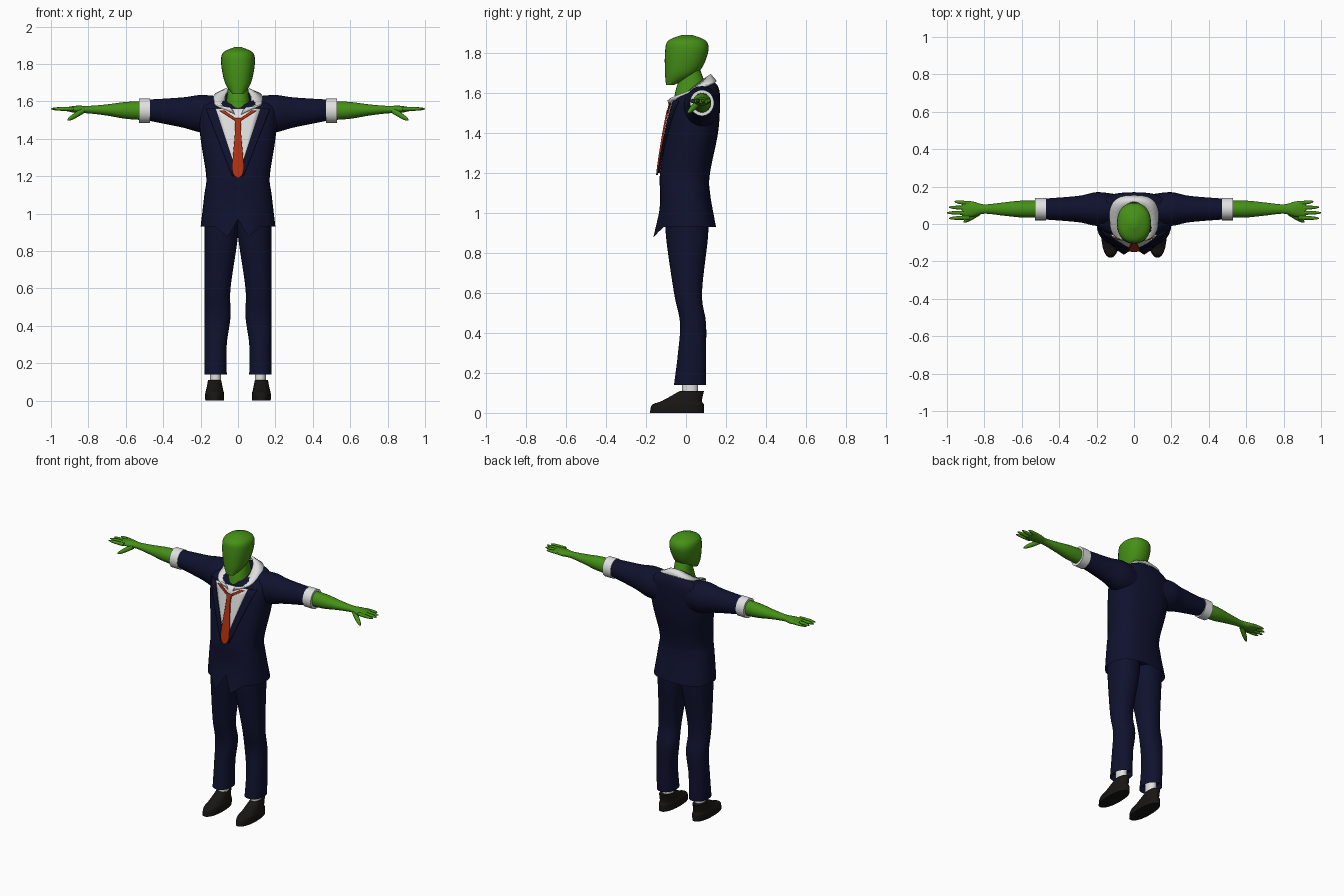
import bpy, bmesh, math
from mathutils import Vector

if "Cube" in bpy.data.objects:
    bpy.data.objects.remove(bpy.data.objects["Cube"])


def material(name, *rgb):
    mat = bpy.data.materials.new(name)
    mat.use_nodes = True
    mat.diffuse_color = (*rgb, 1)
    shader = mat.node_tree.nodes["Principled BSDF"]
    shader.inputs["Base Color"].default_value = (*rgb, 1)
    shader.inputs["Roughness"].default_value = .8
    return mat


GREEN = material("skin green", .06, .28, .008)
NAVY = material("suit navy", .005, .006, .028)
WHITE = material("shirt white", .75, .75, .75)
RED = material("tie red", .45, .03, .005)
BLACK = material("shoe black", .009, .008, .007)


def make(name, verts, faces, mat, thick=0):
    bm = bmesh.new()
    points = [bm.verts.new(v) for v in verts]
    for face in faces:
        bm.faces.new([points[i] for i in face])
    bmesh.ops.recalc_face_normals(bm, faces=bm.faces)
    mesh = bpy.data.meshes.new(name)
    bm.to_mesh(mesh)
    bm.free()
    mesh.materials.append(mat)
    mesh.polygons.foreach_set("use_smooth", [True] * len(mesh.polygons))
    mesh.set_sharp_from_angle(angle=math.radians(45))
    part = bpy.data.objects.new(name, mesh)
    bpy.context.collection.objects.link(part)
    if thick:
        shell = part.modifiers.new("thickness", "SOLIDIFY")
        shell.thickness = thick
        shell.offset = 0


def smooth(rows, steps=6):
    """Spline through the rows, column by column."""
    padded = [rows[0]] + rows + [rows[-1]]
    out = []
    for quad in zip(padded, padded[1:], padded[2:], padded[3:]):
        for step in range(steps):
            t = step / steps
            out.append([q + t / 2 * (r - p + t * (2 * p - 5 * q + 4 * r - s + t * (3 * (q - r) + s - p)))
                        for p, q, r, s in zip(*quad)])
    return out + [rows[-1]]


def ring(centre, u, v, power, count=32):
    """Superellipse with half axes u and v, starting at the -v end."""
    points = []
    for i in range(count):
        angle = math.tau * i / count
        across, along = math.sin(angle), -math.cos(angle)
        points.append(Vector(centre)
                      + Vector(u) * math.copysign(abs(across) ** (2 / power), across)
                      + Vector(v) * math.copysign(abs(along) ** (2 / power), along))
    return points


def sheet(name, lines, mat, thick):
    """Open grid of equally long lines of points."""
    n = len(lines[0])
    faces = [(j * n + i, j * n + i + 1, (j + 1) * n + i + 1, (j + 1) * n + i)
             for j in range(len(lines) - 1) for i in range(n - 1)]
    make(name, [p for line in lines for p in line], faces, mat, thick)


def loft(name, rings, mat):
    """Closed skin over the rings, capped at both ends."""
    n = len(rings[0])
    verts = [p for points in rings for p in points]
    faces = [(j * n + i, j * n + (i + 1) % n, (j + 1) * n + (i + 1) % n, (j + 1) * n + i)
             for j in range(len(rings) - 1) for i in range(n)]
    caps = [range(n), range(len(verts) - n, len(verts))]
    make(name, verts, faces + caps, mat)


def upright(rows, place=lambda width: 0, power=2.2):
    """Rows of height, half width, front y, back y; place gives centre x."""
    return [ring((place(w), (front + back) / 2, z), (w, 0, 0), (0, (back - front) / 2, 0), power)
            for z, w, front, back in rows]


def sideways(rows, side, height):
    """Rows of x, half depth, half height; height gives centre z."""
    return [ring((side * x, .08, height(x)), (0, depth, 0), (0, 0, tall), 2)
            for x, depth, tall in rows]


def hollow(rings):
    """Fold the first ring inward to make an open hem."""
    middle = sum(rings[0], Vector()) / len(rings[0])
    return [[middle + (p - middle) * .85 + Vector((0, 0, .04)) for p in rings[0]]] + rings


def digit(name, start, end, radius):
    """Tapered finger with a rounded tip."""
    direction = (end - start).normalized()
    u = direction.orthogonal().normalized()
    v = direction.cross(u)
    loft(name, [ring(start.lerp(end, t), u * taper, v * taper, 2, 10)
                for t in (0, .3, .6, .8, .9, 1)
                for taper in [radius * math.sqrt(1.05 - t ** 3)]], GREEN)


# Jacket: shoulders slope forward, front corners hang in two points
BOXY = 2.5
BODY = smooth([(.93, .2, -.13, .15), (1.1, .18, -.13, .12), (1.2, .17, -.13, .12), (1.4, .2, -.1, .16),
               (1.55, .21, -.07, .17), (1.6, .17, -.06, .16), (1.62, .09, -.05, .14)])
jacket = upright(BODY, power=BOXY)
for p in [p for points in jacket for p in points]:
    p.z += 3 * max(0, p.z - 1.5) * (p.y - .05)
    fade = max(0, 1 - (p.z - .93) / .1)
    if p.y < 0 and fade:
        corner = fade * max(0, 1 - abs(abs(p.x) - .06) / .06)
        notch = fade if abs(p.x) < .01 else 0
        p.z += .04 * notch - .06 * corner
        p.y -= .04 * corner
loft("jacket", hollow(jacket), NAVY)


def chest(x, z):
    """Depth of the jacket front at x, z."""
    for low, high in zip(BODY, BODY[1:]):
        if low[0] <= z <= high[0]:
            t = (z - low[0]) / (high[0] - low[0])
            _, width, front, back = [a + (b - a) * t for a, b in zip(low, high)]
            bulge = max(0, 1 - abs(x / width) ** BOXY) ** (1 / BOXY)
            return (front + back) / 2 - (back - front) / 2 * bulge


def plate(name, rows, lift, mat, side=1, columns=8):
    """Thin sheet following the chest; rows of z, first x, last x."""
    lines = []
    for z, start, end in smooth(rows):
        xs = [start + (end - start) * i / columns for i in range(columns + 1)]
        lines.append([(side * x, chest(x, z) - lift, z) for x in xs])
    sheet(name, lines, mat, .009)


# Shirt front and tie
plate("shirt_front", [(1.56, -.12, .12), (1.2, -.01, .01)], .004, WHITE)
plate("tie", [(1.51, -.02, .02), (1.45, -.015, .015), (1.24, -.03, .03), (1.19, -.005, .005)], .014, RED)

# Shirt collar: a folded band left open at the throat
inner = ring((0, .02, 1.61), (.07, 0, 0), (0, .1, .08), 2)
outer = ring((0, .03, 1.61), (.13, 0, 0), (0, .12, .045), 3)
sheet("shirt_collar", [inner[1:], outer[1:]], WHITE, .012)

# Neck and head
loft("neck", upright(smooth([(1.5, .08, -.07, .1), (1.62, .06, -.05, .1), (1.72, .05, -.01, .07)])), GREEN)
loft("head", upright(smooth([(1.64, .03, -.1, -.06), (1.7, .07, -.105, .06), (1.8, .09, -.105, .11),
                             (1.86, .08, -.09, .1), (1.89, .02, -.02, .03)])), GREEN)

for label, side in (("left", 1), ("right", -1)):
    # Lapel and tie band
    plate(label + "_lapel", [(1.56, .12, .17), (1.2, 0, .03)], .007, NAVY, side)
    plate(label + "_tie_band", [(1.5, 0, .02), (1.55, .07, .1)], .012, RED, side)

    # Sleeve, rolled cuff, forearm with flat palm
    loft(label + "_sleeve", sideways(smooth([(.1, .08, .1), (.2, .09, .1), (.3, .07, .08), (.49, .055, .055)]),
                                     side, lambda x: 1.52 + .07 * x), NAVY)
    loft(label + "_cuff", sideways([(.47, .05, .05), (.47, .06, .065), (.53, .06, .065), (.53, .05, .05)],
                                   side, lambda x: 1.55), WHITE)
    loft(label + "_forearm", sideways(smooth([(.5, .045, .05), (.6, .045, .045), (.7, .035, .03), (.8, .025, .02),
                                              (.86, .04, .02), (.92, .045, .01)]),
                                      side, lambda x: 1.54 + .02 * x), GREEN)

    # Four fingers fanning out, thumb pointing down and forward
    for i, finger in enumerate(("little", "ring", "middle", "index")):
        digit(f"{label}_{finger}_finger", Vector((side * .88, .11 - .025 * i, 1.56)),
              Vector((side * (1 - .01 * (i - 2) ** 2), .12 - .03 * i, 1.56)), .011)
    digit(label + "_thumb", Vector((side * .83, .06, 1.55)), Vector((side * .91, .01, 1.5)), .015)

    # Trouser leg with a straight outer seam
    leg = smooth([(.14, .06, -.06, .1), (.3, .06, -.04, .1), (.45, .07, -.03, .1),
                  (.6, .07, -.06, .08), (.88, .09, -.1, .11), (1, .09, -.1, .11)])
    loft(label + "_trouser_leg", hollow(upright(leg, lambda w: side * (.18 - w))), NAVY)

    # Sock and shoe
    loft(label + "_sock", upright([(.08, .03, -.02, .06), (.19, .03, -.02, .06)], lambda w: side * .12), WHITE)
    loft(label + "_shoe", upright(smooth([(0, .05, -.18, .09), (.04, .05, -.17, .09), (.06, .045, -.12, .08),
                                          (.11, .035, -.03, .09)]), lambda w: side * .125), BLACK)
